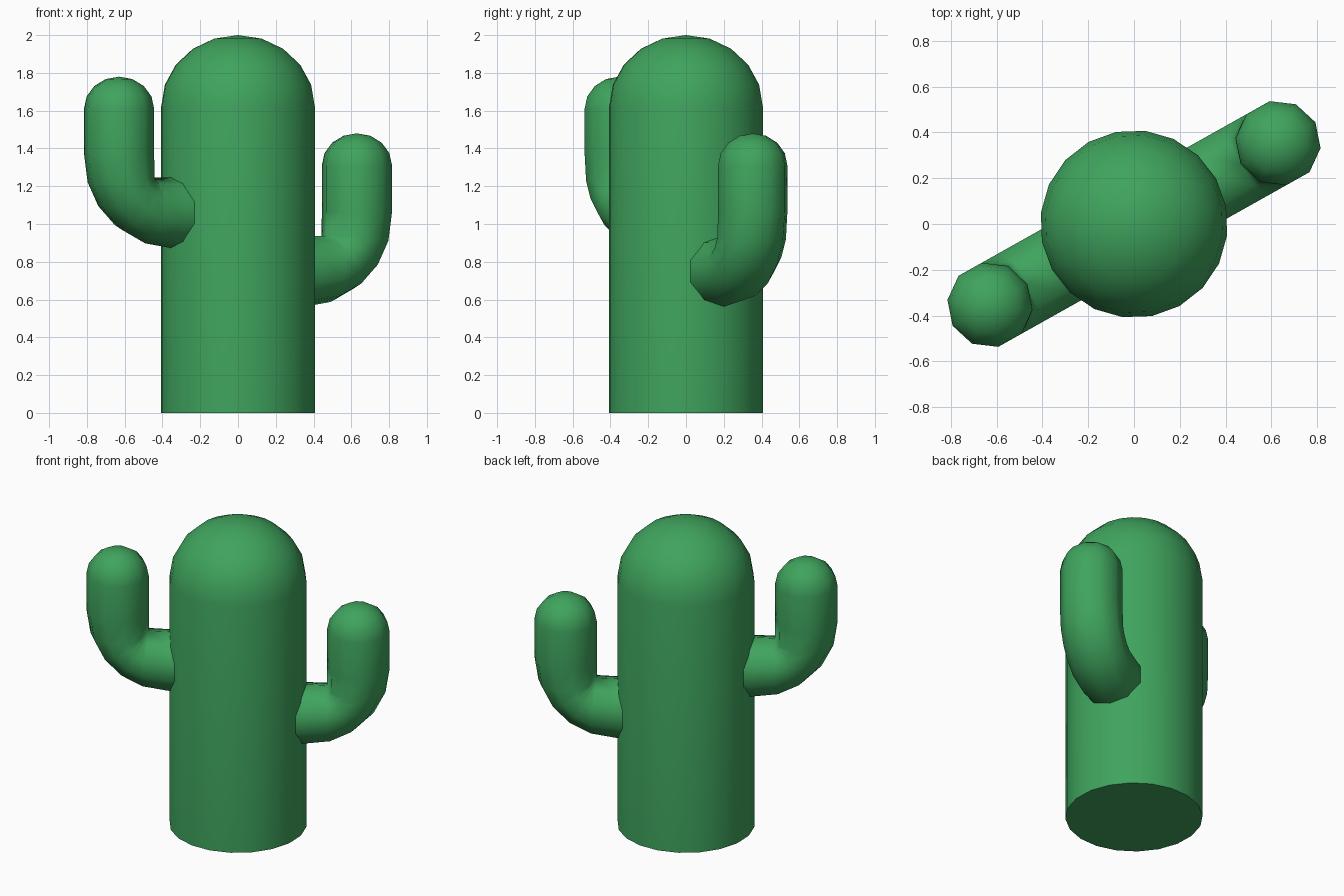
import bpy, bmesh, math
from mathutils import Vector

if "Cube" in bpy.data.objects:
    bpy.data.objects.remove(bpy.data.objects["Cube"])

green = bpy.data.materials.new("cactus green")
green.diffuse_color = (0.05, 0.37, 0.11, 1)
green.use_nodes = True
green.node_tree.nodes["Principled BSDF"].inputs["Base Color"].default_value = green.diffuse_color


def skin(name, rings, tip):
    """Bridge a list of point rings, cap the start, and fan the end to a tip."""
    bm = bmesh.new()
    loops = [[bm.verts.new(p) for p in ring] for ring in rings]
    end = bm.verts.new(tip)
    n = len(loops[0])
    bm.faces.new(loops[0])
    for a, b in zip(loops, loops[1:]):
        for i in range(n):
            j = (i + 1) % n
            bm.faces.new((a[i], a[j], b[j], b[i]))
    for i in range(n):
        bm.faces.new((loops[-1][i], loops[-1][(i + 1) % n], end))
    bmesh.ops.remove_doubles(bm, verts=bm.verts, dist=1e-4)
    bmesh.ops.recalc_face_normals(bm, faces=bm.faces)
    mesh = bpy.data.meshes.new(name)
    bm.to_mesh(mesh)
    bm.free()
    mesh.materials.append(green)
    ob = bpy.data.objects.new(name, mesh)
    bpy.context.collection.objects.link(ob)
    bpy.context.view_layer.objects.active = ob
    bpy.ops.object.select_all(action='DESELECT')
    ob.select_set(True)
    bpy.ops.object.shade_smooth_by_angle(angle=math.radians(50))
    return ob


# trunk: 20-sided column with a slightly flattened dome
R, SHOULDER, TOP = 0.41, 1.62, 2.0
profile = [(R, 0)]
for k in range(5):
    t = math.radians(18 * k)
    profile.append((R * math.cos(t), SHOULDER + (TOP - SHOULDER) * math.sin(t)))
angles = [math.radians(11 + 18 * i) for i in range(20)]
skin("trunk", [[(r * math.cos(a), r * math.sin(a), z) for a in angles]
               for r, z in profile], (0, 0, TOP))


# arms: 10-sided tubes with a rounded outer elbow and a tight inner corner
def arm(name, heading, z0, top):
    r, reach, bend = 0.187, 0.722, 0.5
    outer_r, inner_r = reach + r, reach - r
    cx, cz = outer_r - bend, z0 - r + bend
    sections = [((0.3, z0 - r), (0.3, z0 + r), r), ((cx, z0 - r), (cx, z0 + r), r)]
    for k in range(1, 5):
        t = math.radians(18 * k)
        sections.append(((cx + bend * math.sin(t), cz - bend * math.cos(t)),
                         (inner_r, z0 + r), r))
    sections.append(((outer_r, cz), (inner_r, cz), r))
    for k in range(4):
        t = math.radians(22.5 * k)
        w, z = r * math.cos(t), top - 0.17 + 0.17 * math.sin(t)
        sections.append(((reach + w, z), (reach - w, z), w))
    out = Vector((math.cos(heading), math.sin(heading), 0))
    side = Vector((-out.y, out.x, 0))
    up = Vector((0, 0, 1))
    rings = []
    for (ao, zo), (ai, zi), w in sections:
        o, i = out * ao + up * zo, out * ai + up * zi
        mid, half = (o + i) / 2, (o - i) / 2
        rings.append([mid + half * math.cos(a) + side * w * math.sin(a)
                      for a in (math.tau * k / 10 for k in range(10))])
    skin(name, rings, out * reach + up * top)


arm("right_arm", math.radians(29.3), 0.75, 1.48)
arm("left_arm", math.radians(209.3), 1.06, 1.78)
